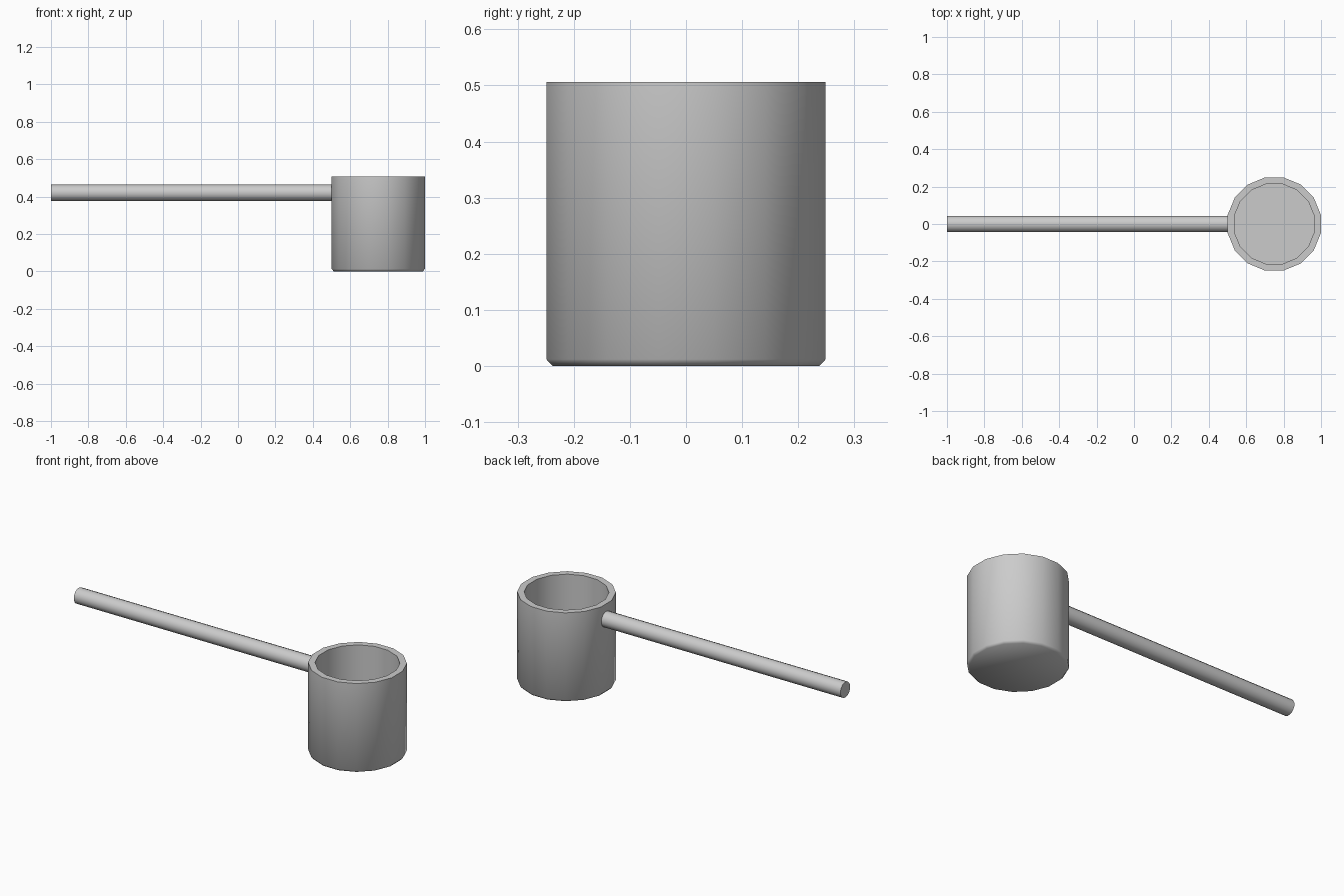
import bpy, bmesh, math

if "Cube" in bpy.data.objects:
    bpy.data.objects.remove(bpy.data.objects["Cube"])

SIDES = 16
CUP_X = 0.75


def finish(name, bm, angle):
    bmesh.ops.recalc_face_normals(bm, faces=bm.faces[:])
    mesh = bpy.data.meshes.new(name)
    bm.to_mesh(mesh)
    bm.free()
    ob = bpy.data.objects.new(name, mesh)
    bpy.context.collection.objects.link(ob)
    bpy.ops.object.select_all(action='DESELECT')
    ob.select_set(True)
    bpy.context.view_layer.objects.active = ob
    bpy.ops.object.shade_smooth_by_angle(angle=math.radians(angle))
    return ob


def lathe(profile, sides):
    """Closed skin of rings (flat-to-centre radius, height), capped at both ends."""
    bm = bmesh.new()
    step = 2 * math.pi / sides
    rings = []
    for apothem, z in profile:
        r = apothem / math.cos(step / 2)
        rings.append([bm.verts.new((r * math.cos((i + 0.5) * step),
                                    r * math.sin((i + 0.5) * step), z))
                      for i in range(sides)])
    for a, b in zip(rings, rings[1:]):
        for i in range(sides):
            j = (i + 1) % sides
            bm.faces.new((a[i], a[j], b[j], b[i]))
    bm.faces.new(rings[0])
    bm.faces.new(rings[-1])
    return bm


# Hollow cup: chamfered base, straight wall, flat rim, inner wall and floor
cup = finish("cup", lathe([(0.238, 0), (0.249, 0.012), (0.249, 0.506),
                           (0.214, 0.506), (0.214, 0.036)], SIDES), 60)
cup.location.x = CUP_X

# Straight rod handle, seated in the cup wall
handle = finish("handle", lathe([(0.043, -1.0), (0.043, 0.51)], SIDES), 40)
handle.rotation_euler.y = math.pi / 2
handle.location.z = 0.42
